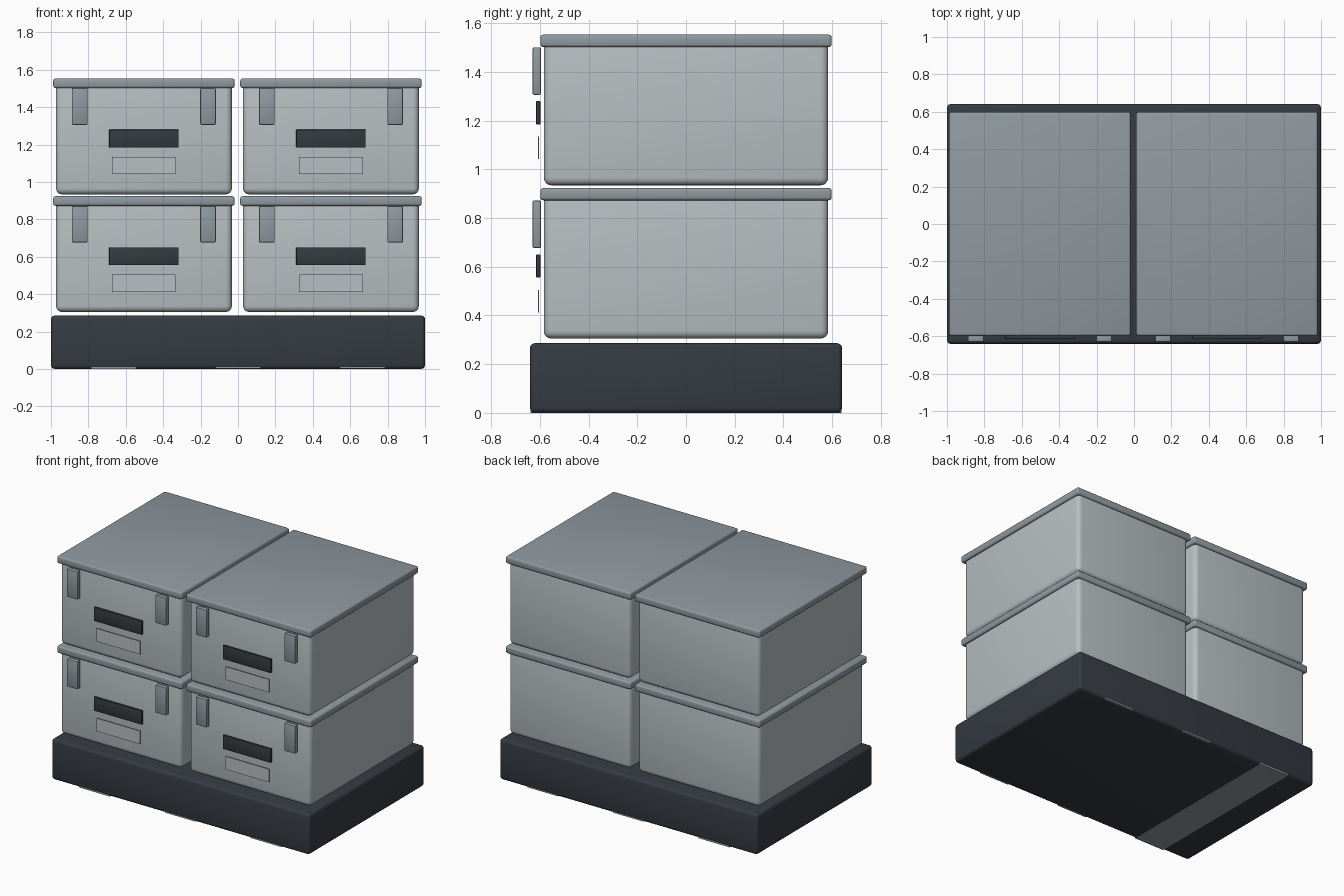
import bpy, bmesh, math

if "Cube" in bpy.data.objects:
    bpy.data.objects.remove(bpy.data.objects["Cube"])


def material(name, srgb):
    m = bpy.data.materials.new(name)
    lin = [((c + 0.055) / 1.055) ** 2.4 for c in srgb]
    m.diffuse_color = (*lin, 1)
    m.use_nodes = True
    m.node_tree.nodes["Principled BSDF"].inputs["Base Color"].default_value = m.diffuse_color
    return m


PALE = material("pale grey plastic", (0.72, 0.75, 0.76))
LID = material("blue grey plastic", (0.565, 0.605, 0.63))
DARK = material("dark slate", (0.21, 0.232, 0.26))
GRIP = material("charcoal grip", (0.205, 0.228, 0.245))


def box(name, x, y, z, mat, radius=0.0, segments=3):
    """Box between (min, max) pairs on each axis, with rounded edges."""
    bm = bmesh.new()
    bmesh.ops.create_cube(bm, size=1)
    for v in bm.verts:
        v.co = [lo + (c + 0.5) * (hi - lo) for c, (lo, hi) in zip(v.co, (x, y, z))]
    if radius:
        bmesh.ops.bevel(bm, geom=bm.edges[:], offset=radius, segments=segments,
                        profile=0.5, affect='EDGES')
    mesh = bpy.data.meshes.new(name)
    bm.to_mesh(mesh)
    bm.free()
    mesh.materials.append(mat)
    ob = bpy.data.objects.new(name, mesh)
    bpy.context.collection.objects.link(ob)
    if radius:
        bpy.ops.object.select_all(action='DESELECT')
        ob.select_set(True)
        bpy.context.view_layer.objects.active = ob
        bpy.ops.object.shade_smooth_by_angle(angle=math.radians(35))
    return ob


def span(centre, half):
    return (centre - half, centre + half)


# Plinth with three runners underneath
box("plinth", (-1, 1), (-0.641, 0.641), (0.001, 0.286), DARK, 0.02)
for cx, low in ((-0.665, 0.0), (0.0, 0.002), (0.665, 0.002)):
    box("runner", span(cx, 0.12), (-0.638, 0.638), (low, 0.02), LID)

# Two by two stack of lidded crates
for cx in (-0.503, 0.497):
    for z in (0.305, 0.934):
        box("crate_body", span(cx, 0.47), (-0.584, 0.584), (z, z + 0.6), PALE, 0.032, 4)
        box("crate_lid", span(cx, 0.485), (-0.598, 0.598), (z + 0.568, z + 0.619), LID, 0.012)
        # Front latches, grip and label plate
        for side in (-1, 1):
            box("latch", span(cx + side * 0.343, 0.042), (-0.63, -0.595),
                (z + 0.372, z + 0.567), LID, 0.006, 2)
        box("grip", span(cx, 0.186), (-0.615, -0.598), (z + 0.25, z + 0.346), GRIP, 0.003, 2)
        box("label_plate", span(cx, 0.17), (-0.608, -0.604), (z + 0.108, z + 0.2), PALE)
